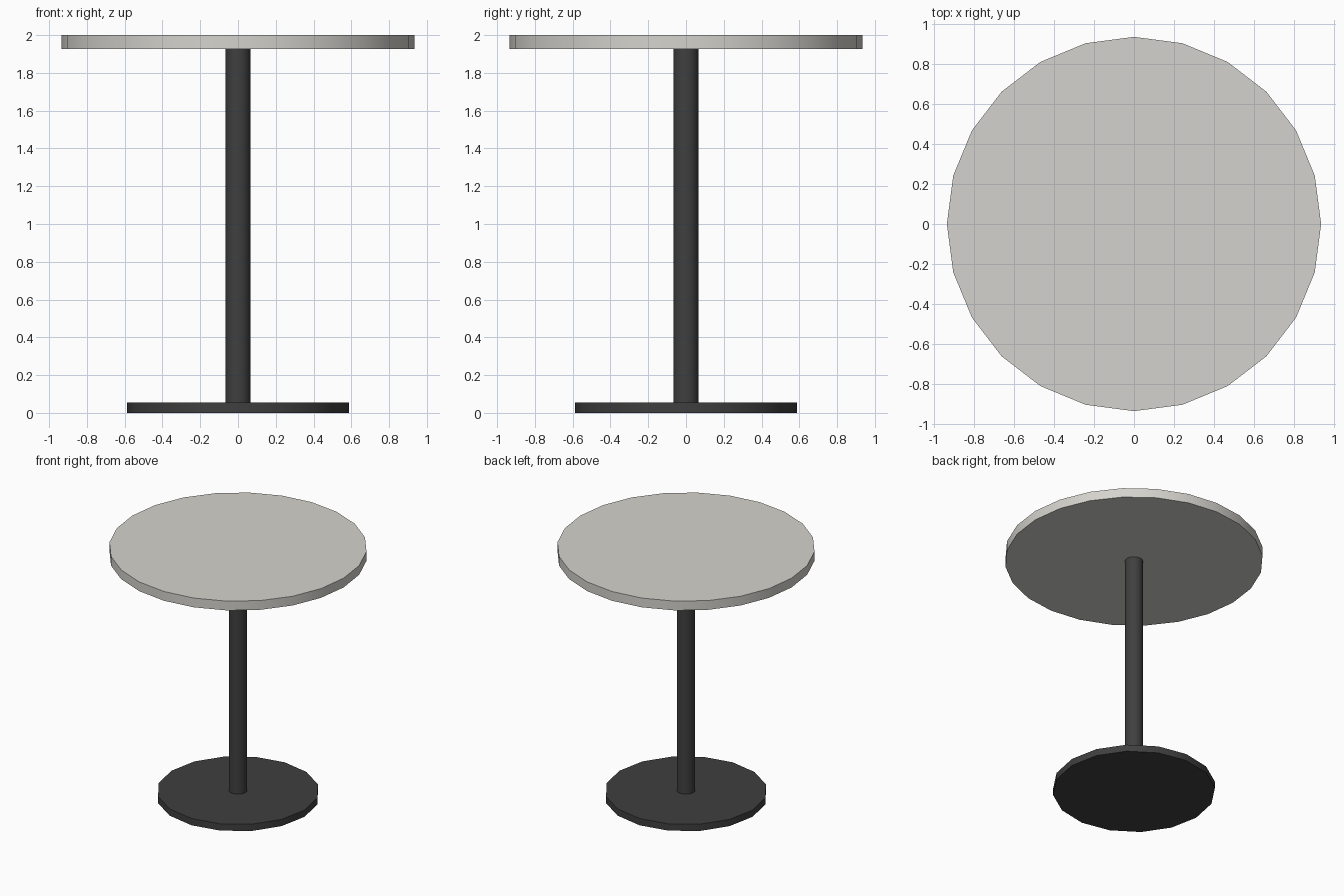
import bpy
import math

if "Cube" in bpy.data.objects:
    bpy.data.objects.remove(bpy.data.objects["Cube"])


def material(name, color):
    mat = bpy.data.materials.new(name)
    mat.diffuse_color = color
    mat.use_nodes = True
    mat.node_tree.nodes["Principled BSDF"].inputs["Base Color"].default_value = mat.diffuse_color
    return mat


def disc(name, radius, z0, z1, sides, mat):
    # Upright cylinder between two heights, with a vertex on the +x and +y axes
    bpy.ops.mesh.primitive_cylinder_add(
        vertices=sides, radius=radius, depth=z1 - z0, location=(0, 0, (z0 + z1) / 2))
    obj = bpy.context.object
    obj.name = name
    obj.data.materials.append(mat)
    bpy.ops.object.shade_smooth_by_angle(angle=math.radians(35))
    return obj


light = material("light_top", (0.66, 0.65, 0.61, 1))
dark = material("dark_metal", (0.05, 0.05, 0.05, 1))

# Foot plate, column and round top
disc("base_plate", 0.588, 0.0, 0.054, 16, dark)
disc("column", 0.066, 0.054, 1.926, 16, dark)
disc("table_top", 0.934, 1.926, 2.0, 24, light)
